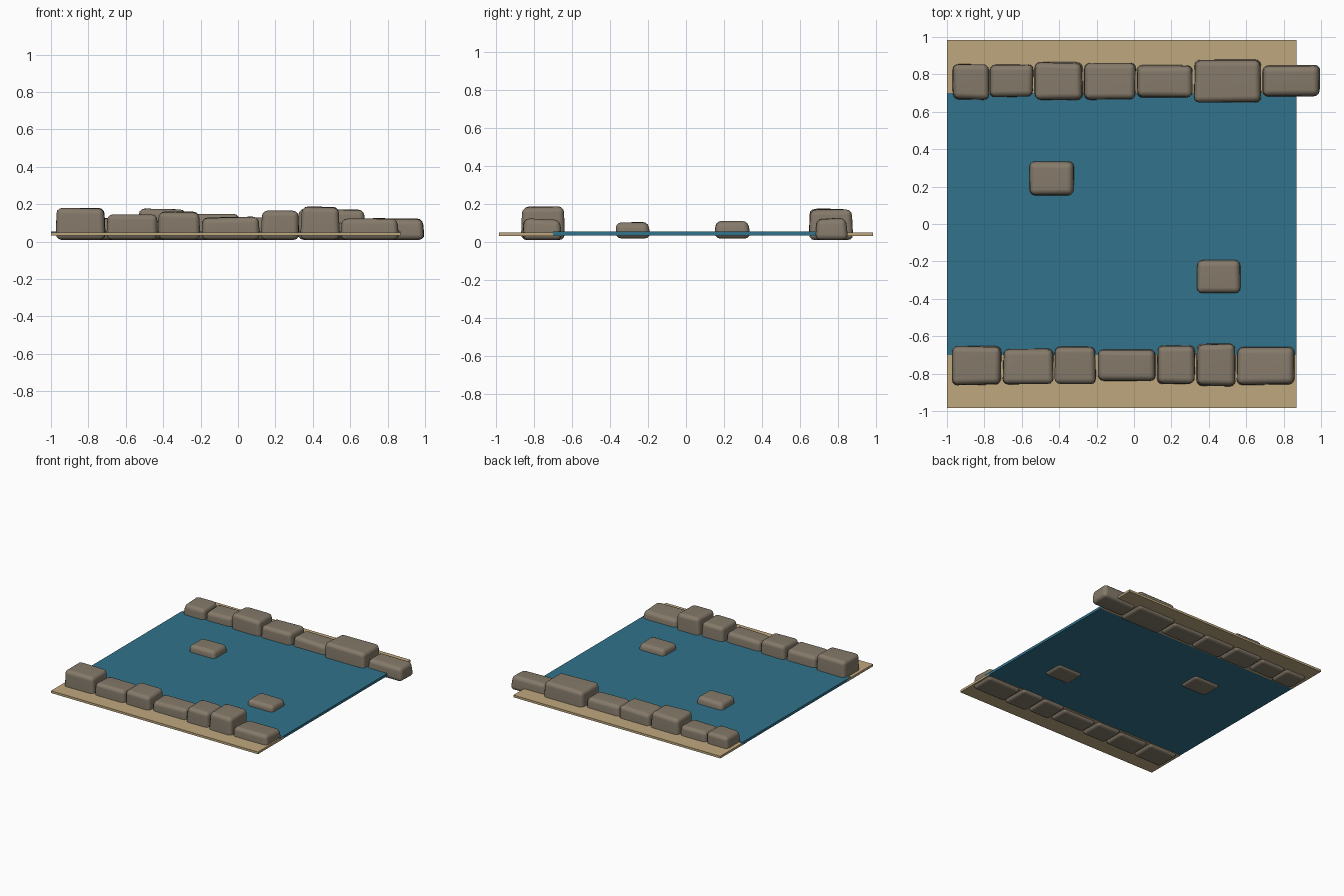
import bpy
import bmesh
import math
import random

random.seed(4)
default = bpy.data.objects.get("Cube")
if default:
    bpy.data.objects.remove(default)


def make_material(name, rgb):
    mat = bpy.data.materials.new(name)
    mat.use_nodes = True
    mat.diffuse_color = (*rgb, 1)
    mat.node_tree.nodes["Principled BSDF"].inputs["Base Color"].default_value = (*rgb, 1)
    return mat


SAND = make_material("sand", (0.52, 0.39, 0.21))
WATER = make_material("water blue", (0.032, 0.17, 0.26))
STONE = make_material("grey brown stone", (0.235, 0.195, 0.145))


def box(name, x, y, z, mat, shape=None):
    """Box between the (low, high) pairs x, y, z; shape may edit its bmesh."""
    bm = bmesh.new()
    bmesh.ops.create_cube(bm, size=1)
    for v in bm.verts:
        for i, (low, high) in enumerate((x, y, z)):
            v.co[i] = low + (v.co[i] + 0.5) * (high - low)
    if shape:
        shape(bm)
    mesh = bpy.data.meshes.new(name)
    bm.to_mesh(mesh)
    bm.free()
    mesh.materials.append(mat)
    obj = bpy.data.objects.new(name, mesh)
    bpy.context.collection.objects.link(obj)
    return obj


def stone(name, x, y, top, bottom=0.01, bevel=0.03):
    """Worn block: slightly uneven, narrowed top, rounded edges."""
    cx, cy = sum(x) / 2, sum(y) / 2

    def wear(bm):
        middle = (top + bottom) / 2
        for v in bm.verts:
            upper = v.co.z > middle
            inset = random.uniform(0.004, 0.014) if upper else random.uniform(0, 0.006)
            v.co.x -= math.copysign(inset, v.co.x - cx)
            v.co.y -= math.copysign(inset, v.co.y - cy)
            if upper:
                v.co.z -= random.uniform(0, 0.012)
        bmesh.ops.bevel(bm, geom=bm.edges[:], offset=bevel, segments=3,
                        profile=0.5, affect='EDGES', clamp_overlap=True)
        for f in bm.faces:
            f.smooth = True

    obj = box(name, x, y, (bottom, top), STONE, wear)
    # Weighted normals keep the broad faces flat and the edges soft
    mod = obj.modifiers.new("soft edges", 'WEIGHTED_NORMAL')
    mod.keep_sharp = True
    return obj


# River and its two sandy banks
box("river", (-1, 0.87), (-0.7, 0.7), (0.034, 0.055), WATER)
for side, label in ((-1, "front"), (1, "back")):
    box(label + "_bank", (-1, 0.87), sorted((side * 0.65, side * 0.985)),
        (0.032, 0.05), SAND)

# Stone walls: right end, left end, front edge, back edge, top
WALLS = {
    "front": [(-0.975, -0.705, -0.865, -0.65, 0.185),
              (-0.705, -0.425, -0.86, -0.66, 0.15),
              (-0.43, -0.2, -0.86, -0.65, 0.165),
              (-0.2, 0.12, -0.845, -0.665, 0.135),
              (0.12, 0.33, -0.86, -0.645, 0.17),
              (0.33, 0.545, -0.87, -0.635, 0.19),
              (0.545, 0.865, -0.865, -0.65, 0.125)],
    "back": [(-0.975, -0.77, 0.66, 0.86, 0.14),
             (-0.775, -0.535, 0.675, 0.855, 0.13),
             (-0.535, -0.27, 0.66, 0.87, 0.18),
             (-0.27, 0.013, 0.66, 0.865, 0.15),
             (0.01, 0.32, 0.67, 0.855, 0.135),
             (0.317, 0.685, 0.645, 0.885, 0.178),
             (0.68, 1.0, 0.675, 0.855, 0.127)],
}
for label, row in WALLS.items():
    for i, (x0, x1, y0, y1, top) in enumerate(row):
        stone(f"{label}_wall_stone_{i + 1}", (x0, x1), (y0, y1), top)

# Stepping stones
stone("back_stepping_stone", (-0.565, -0.315), (0.145, 0.34), 0.112, 0.018)
stone("front_stepping_stone", (0.33, 0.575), (-0.375, -0.185), 0.112, 0.018)
